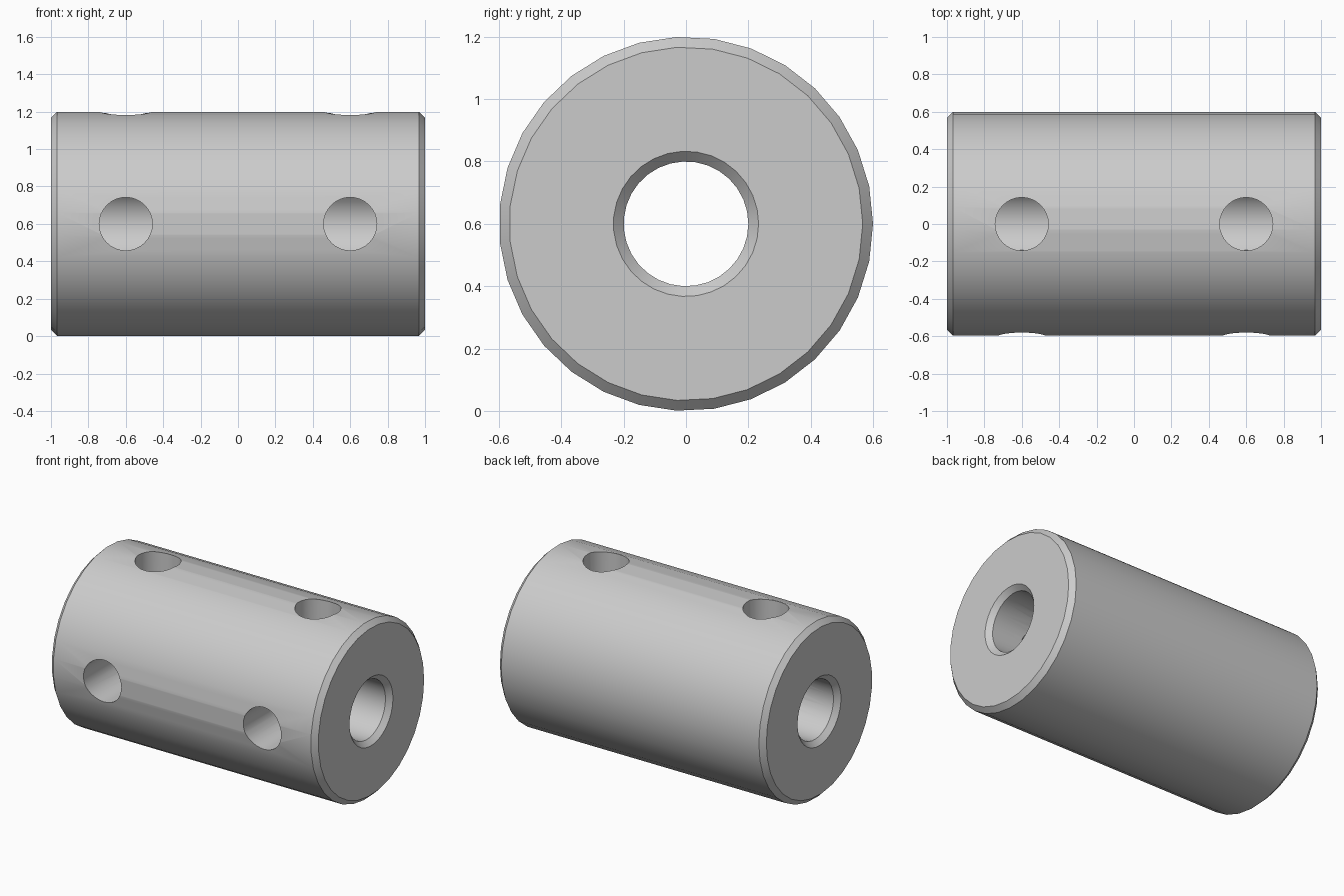
import bpy, bmesh
from math import cos, sin, tau, pi, radians

old = bpy.data.objects.get("Cube")
if old:
    bpy.data.objects.remove(old, do_unlink=True)

SIDES = 31
AXIS_Z = 0.6
HALF, OUTER, BORE, CHAMFER = 1.0, 0.6, 0.2, 0.033

grey = bpy.data.materials.new("light grey metal")
grey.use_nodes = True
colour = (0.6, 0.6, 0.6, 1)
grey.diffuse_color = colour
grey.node_tree.nodes["Principled BSDF"].inputs["Base Color"].default_value = colour

# Sleeve: chamfered wall section turned around the x axis
half_section = [(HALF - CHAMFER, BORE), (HALF, BORE + CHAMFER),
                (HALF, OUTER - CHAMFER), (HALF - CHAMFER, OUTER)]
section = half_section + [(-x, r) for x, r in reversed(half_section)]

bm = bmesh.new()
rings = []
for i in range(SIDES):
    a = tau * i / SIDES
    rings.append([bm.verts.new((x, r * cos(a), AXIS_Z + r * sin(a))) for x, r in section])
for i, ring in enumerate(rings):
    after = rings[(i + 1) % SIDES]
    for j in range(len(section)):
        k = (j + 1) % len(section)
        bm.faces.new((ring[j], ring[k], after[k], after[j]))
# Merge each flat end into whole planes with the wall faces kept separate
bmesh.ops.recalc_face_normals(bm, faces=bm.faces[:])
mesh = bpy.data.meshes.new("sleeve")
bm.to_mesh(mesh)
bm.free()
mesh.materials.append(grey)
sleeve = bpy.data.objects.new("sleeve", mesh)
bpy.context.collection.objects.link(sleeve)


def drill(x, tilt):
    """Cut a radial screw hole from the outside into the bore."""
    inner, outer = 0.1, 0.8
    mid = (inner + outer) / 2
    bpy.ops.mesh.primitive_cylinder_add(
        vertices=32, radius=0.142, depth=outer - inner,
        location=(x, -mid * sin(tilt), AXIS_Z + mid * cos(tilt)),
        rotation=(tilt, 0, 0))
    cutter = bpy.context.object
    cutter.name = "hole_cutter"
    cutter.hide_render = True
    cutter.data.materials.append(grey)
    cut = sleeve.modifiers.new("screw_hole", 'BOOLEAN')
    cut.operation = 'DIFFERENCE'
    cut.solver = 'EXACT'
    cut.object = cutter
    bpy.context.view_layer.objects.active = sleeve
    bpy.ops.object.modifier_apply(modifier=cut.name)
    bpy.data.objects.remove(cutter, do_unlink=True)


# Screw holes: two on top, two on the front
for x in (-0.6, 0.6):
    for tilt in (0, pi / 2):
        drill(x, tilt)

bpy.ops.object.select_all(action='DESELECT')
sleeve.select_set(True)
bpy.context.view_layer.objects.active = sleeve
bpy.ops.object.shade_smooth_by_angle(angle=radians(30))
